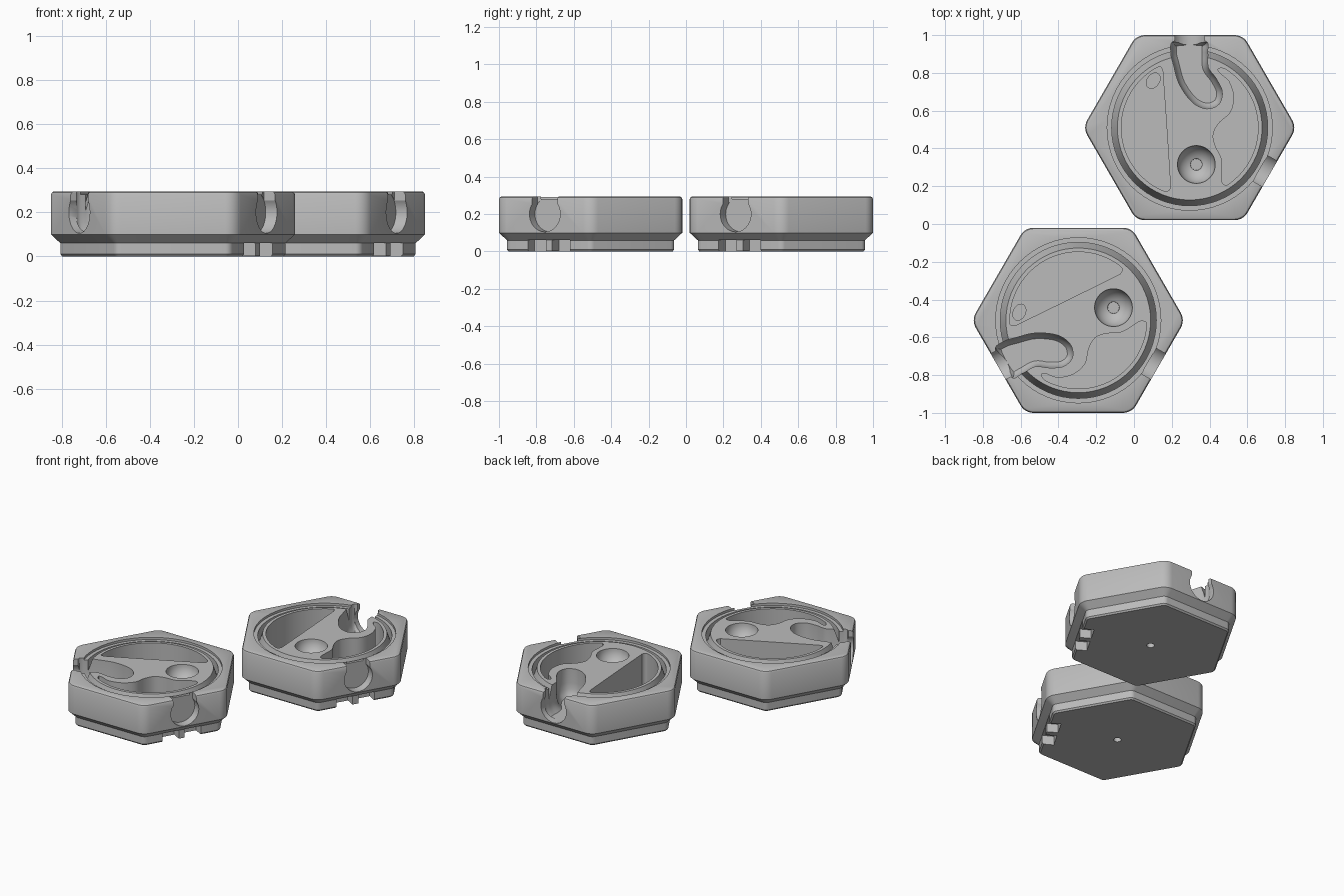
import bpy, bmesh
from math import cos, sin, pi, radians
from mathutils import Matrix, Vector

cube = bpy.data.objects.get("Cube")
if cube:
    bpy.data.objects.remove(cube)

grey = bpy.data.materials.new("plain grey")
grey.use_nodes = True
grey.diffuse_color = (0.5, 0.5, 0.5, 1)
grey.node_tree.nodes["Principled BSDF"].inputs["Base Color"].default_value = (0.5, 0.5, 0.5, 1)

EDGE = radians(-30)          # side that carries the socket and the clip
TOP, PLATFORM, FLOOR, TRACK = 0.295, 0.292, 0.06, 0.105


def make(name, bm, matrix=Matrix()):
    bm.transform(matrix)
    bmesh.ops.recalc_face_normals(bm, faces=bm.faces)
    mesh = bpy.data.meshes.new(name)
    bm.to_mesh(mesh)
    bm.free()
    mesh.materials.append(grey)
    obj = bpy.data.objects.new(name, mesh)
    bpy.context.collection.objects.link(obj)
    return obj


def loft(rings):
    """Skin a stack of equal-length rings and cap both ends."""
    bm = bmesh.new()
    loops = [[bm.verts.new(p) for p in ring] for ring in rings]
    n = len(loops[0])
    for a, b in zip(loops, loops[1:]):
        for i in range(n):
            j = (i + 1) % n
            bm.faces.new((a[i], a[j], b[j], b[i]))
    bm.faces.new(loops[0])
    bm.faces.new(loops[-1])
    return bm


def prism(points, z0, z1):
    return loft([[(x, y, z) for x, y in points] for z in (z0, z1)])


def box(x0, x1, y0, y1, z0, z1):
    return prism([(x0, y0), (x1, y0), (x1, y1), (x0, y1)], z0, z1)


def lathe(profile, steps=64):
    """Rings of (radius, z) turned about z."""
    return loft([[(r * cos(2 * pi * i / steps), r * sin(2 * pi * i / steps), z)
                  for i in range(steps)] for r, z in profile])


def smooth_loop(pts, steps=5):
    """Closed Catmull-Rom curve through the points."""
    pts = [Vector(p) for p in pts]
    out = []
    for i in range(len(pts)):
        a, b, c, d = (pts[(i + k - 1) % len(pts)] for k in range(4))
        for s in range(steps):
            t = s / steps
            out.append((2 * b + (c - a) * t + (2 * a - 5 * b + 4 * c - d) * t * t
                        + (3 * b - a - 3 * c + d) * t ** 3) / 2)
    return out


def inset_ring(pts, inset, z):
    """Counter-clockwise loop moved inward along its normals."""
    ring = []
    for i, p in enumerate(pts):
        along = (pts[(i + 1) % len(pts)] - pts[i - 1]).normalized()
        ring.append((p.x - along.y * inset, p.y + along.x * inset, z))
    return ring


def arc(r, a0, a1, n):
    return [(r * cos(radians(a0 + (a1 - a0) * i / n)),
             r * sin(radians(a0 + (a1 - a0) * i / n))) for i in range(n + 1)]


def rounded_hex(inset, z, apothem=0.49, corner=0.08):
    ring = []
    centre = (apothem - corner) / cos(pi / 6)
    for k in range(6):
        for s in range(7):
            a = k * pi / 3 - pi / 6 + s * pi / 18
            ring.append((centre * cos(k * pi / 3) + (corner - inset) * cos(a),
                         centre * sin(k * pi / 3) + (corner - inset) * sin(a), z))
    return ring


def side_opening(inner, angle, place):
    """Round ball port through the rim with a narrower slot above it."""
    turn = Matrix.Rotation(angle, 4, 'Z')
    port = lathe([(0.095, inner), (0.095, 0.6)], 40)
    lay = Matrix.Translation((0, 0, 0.2)) @ Matrix.Rotation(pi / 2, 4, 'Y')
    return [make("port_cutter", port, place @ turn @ lay),
            make("slot_cutter", box(inner + 0.002, 0.61, -0.078, 0.078, 0.2, 0.4), place @ turn)]


channel = smooth_loop([(-0.08, 0.46), (-0.1, 0.4), (-0.085, 0.33), (-0.055, 0.23), (0.013, 0.135),
                       (0.09, 0.1), (0.155, 0.125), (0.172, 0.19), (0.14, 0.26), (0.098, 0.32),
                       (0.095, 0.4), (0.08, 0.46)])
crescent = smooth_loop(arc(0.362, -57, 60, 14) + [
    (0.15, 0.31), (0.165, 0.285), (0.21, 0.245), (0.235, 0.16), (0.215, 0.08), (0.16, 0.03),
    (0.125, -0.03), (0.135, -0.095), (0.17, -0.17), (0.167, -0.265), (0.175, -0.295)], 3)
segment = smooth_loop(arc(0.362, 119, 248, 16) + [
    (-0.115, -0.335), (-0.102, -0.315), (-0.104, -0.28), (-0.122, 0), (-0.141, 0.27),
    (-0.144, 0.3), (-0.155, 0.322)], 3)


def build_tile(prefix, location, insert):
    place = Matrix.Translation(location)
    inner = place @ insert
    tile = make(prefix + "_hex_tile", loft([rounded_hex(i, z) for i, z in (
        (0.052, 0), (0.043, 0.01), (0.043, 0.06), (0, 0.1), (0, 0.28), (0.005, 0.29),
        (0.014, TOP))]), place)

    # Ledge, circular groove and central platform
    cutters = [make("recess_cutter", lathe([
        (0.437, 0.4), (0.437, 0.28), (0.413, 0.28), (0.413, 0.205), (0.383, PLATFORM)]), place)]

    # Deep pockets
    for shape in (crescent, segment):
        cutters.append(make("pocket_cutter", prism(shape, FLOOR, 0.4), inner))

    # Ball channel with a rounded bottom
    cutters.append(make("channel_cutter", loft([inset_ring(channel, i, z) for i, z in (
        (0.03, TRACK), (0.014, TRACK + 0.02), (0.004, TRACK + 0.05),
        (0, TRACK + 0.09), (0, 0.4))]), inner))

    # Shallow oval in the pocket floor
    oval = Matrix.Translation((-0.193, 0.249, 0)) @ Matrix.Rotation(radians(55), 4, 'Z')
    stretch = Matrix.Diagonal((1.4, 1, 1, 1))
    cutters.append(make("oval_cutter", lathe([(0.032, 0.04), (0.032, 0.1)], 24),
                        inner @ oval @ stretch))

    # Ball cup with a small seat
    cup = [(0.1, 0.4)] + [(0.1 * cos(radians(a)), PLATFORM - 0.1 * sin(radians(a)))
                          for a in range(0, 73, 8)] + [(0.03, PLATFORM - 0.105)]
    cutters.append(make("cup_cutter", lathe(cup, 48),
                        inner @ Matrix.Translation((0.035, -0.195, 0))))

    # Open entry, blind socket, clip recess and central pin hole
    cutters += side_opening(0.41, pi / 2, inner)
    cutters += side_opening(0.431, EDGE, place)
    clip = place @ Matrix.Rotation(EDGE, 4, 'Z')
    cutters.append(make("clip_cutter", box(0.375, 0.6, -0.13, 0.13, -0.1, 0.061), clip))
    cutters.append(make("pin_cutter", lathe([(0.024, -0.1), (0.024, 0.035)], 24), place))

    for cutter in cutters:
        cutter.hide_render = True
        mod = tile.modifiers.new("cut", 'BOOLEAN')
        mod.operation, mod.solver, mod.object = 'DIFFERENCE', 'EXACT', cutter
    bpy.context.view_layer.update()
    graph = bpy.context.evaluated_depsgraph_get()
    result = bpy.data.meshes.new_from_object(tile.evaluated_get(graph))
    tile.modifiers.clear()
    tile.data = result
    tile.data.materials.clear()
    tile.data.materials.append(grey)
    for cutter in cutters:
        bpy.data.objects.remove(cutter)

    # Clip prong
    make(prefix + "_clip_prong", box(0.37, 0.445, -0.02, 0.02, 0.002, 0.065), clip)

    bpy.ops.object.select_all(action='DESELECT')
    tile.select_set(True)
    bpy.context.view_layer.objects.active = tile
    bpy.ops.object.shade_smooth_by_angle(angle=radians(30))


# The second tile's maze is mirrored across the socket axis
turn = Matrix.Rotation(EDGE, 4, 'Z')
mirrored = turn @ Matrix.Diagonal((1, -1, 1, 1)) @ turn.inverted()
build_tile("back", (0.295, 0.51, 0), Matrix())
build_tile("front", (-0.295, -0.51, 0), mirrored)
